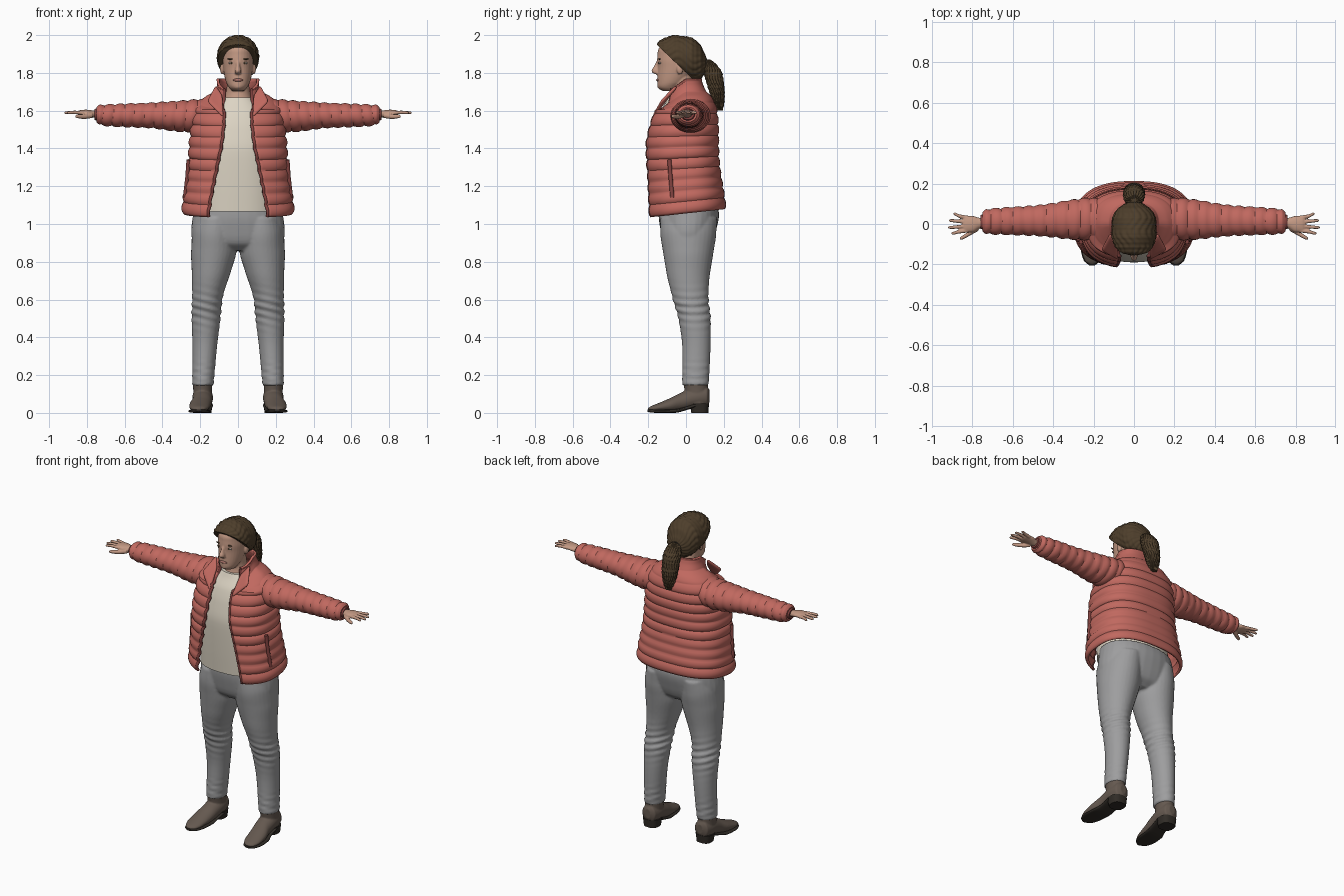
import bpy, bmesh
from math import sin, cos, pi, asin, copysign, radians, exp
from mathutils import Matrix, Vector

cube = bpy.data.objects.get("Cube")
if cube:
    bpy.data.objects.remove(cube)


def material(name, *rgb):
    m = bpy.data.materials.new(name)
    m.use_nodes = True
    m.diffuse_color = (*rgb, 1)
    m.node_tree.nodes["Principled BSDF"].inputs["Base Color"].default_value = (*rgb, 1)
    return m


RED = material("coral padding", .53, .14, .115)
TRIM = material("dark coral trim", .22, .055, .05)
CREAM = material("cream cotton", .72, .66, .55)
GREY = material("grey denim", .34, .34, .345)
BOOT = material("brown leather", .13, .10, .08)
SOLE = material("dark rubber", .03, .025, .02)
HAIR = material("brown hair", .075, .048, .024)
SKIN = material("skin", .55, .32, .23)
LIP = material("lip pink", .40, .17, .14)
EYE = material("eye white", .52, .44, .38)

PLACE = {"x": lambda t, a, b: (t, a, b),
         "y": lambda t, a, b: (a, t, b),
         "z": lambda t, a, b: (a, b, t)}


def spow(v, p):
    return copysign(abs(v) ** p, v)


def sample(rows, steps):
    """Smooth, overshoot-free interpolation of section rows along their first value."""
    count, width = len(rows), len(rows[0])
    sec = [[(q[k] - p[k]) / (q[0] - p[0]) for k in range(width)] for p, q in zip(rows, rows[1:])]

    def slope(i, k):
        if i == 0 or i == count - 1:
            return sec[min(i, count - 2)][k]
        u, v = sec[i - 1][k], sec[i][k]
        return 2 * u * v / (u + v) if u * v > 0 else 0

    out = []
    for i in range(count - 1):
        p, q = rows[i], rows[i + 1]
        h = q[0] - p[0]
        for j in range(steps + (i == count - 2)):
            s = j / steps
            c = s * s * (3 - 2 * s)
            out.append([p[k] + c * (q[k] - p[k]) + h * s * (1 - s) *
                        ((1 - s) * slope(i, k) - s * slope(i + 1, k)) for k in range(width)])
    return out


def skin_rings(bm, rings, closed=True):
    for r, s in zip(rings, rings[1:]):
        for i in range(len(r) if closed else len(r) - 1):
            j = (i + 1) % len(r)
            bm.faces.new((r[i], r[j], s[j], s[i]))


def loft(bm, axis, rows, steps=5, n=32, p=1, ripple=None):
    """Capped tube through rows of (position, centre a, centre b, radius a, radius b)."""
    rings = []
    for t, a, b, ra, rb in sample(rows, steps):
        ring = []
        for i in range(n):
            ang = 2 * pi * i / n
            d = ripple(t, ang) if ripple else 0
            ring.append(bm.verts.new(PLACE[axis](
                t, a + (ra + d) * spow(cos(ang), p), b + (rb + d) * spow(sin(ang), p))))
        rings.append(ring)
    skin_rings(bm, rings)
    bm.faces.new(rings[0])
    bm.faces.new(rings[-1])


def ball(bm, centre, radii):
    bmesh.ops.create_uvsphere(bm, u_segments=20, v_segments=12, radius=1,
                              matrix=Matrix.Translation(centre) @ Matrix.Diagonal((*radii, 1)))


def finish(name, bm, mat, mirror=False, voxel=0, thick=0, angle=40):
    bmesh.ops.recalc_face_normals(bm, faces=bm.faces[:])
    me = bpy.data.meshes.new(name)
    bm.to_mesh(me)
    bm.free()
    me.materials.append(mat)
    ob = bpy.data.objects.new(name, me)
    bpy.context.collection.objects.link(ob)
    bpy.ops.object.select_all(action="DESELECT")
    ob.select_set(True)
    bpy.context.view_layer.objects.active = ob
    bpy.ops.object.shade_smooth_by_angle(angle=radians(angle))
    if mirror:
        ob.modifiers.new("mirror", "MIRROR").use_mirror_merge = False
    if thick:
        m = ob.modifiers.new("thickness", "SOLIDIFY")
        m.thickness, m.offset = thick, 0
    if voxel:
        m = ob.modifiers.new("blend", "REMESH")
        m.mode, m.voxel_size, m.use_smooth_shade = "VOXEL", voxel, True
    return ob


def part(name, mat, axis, rows, mirror=False, **kw):
    bm = bmesh.new()
    loft(bm, axis, rows, **kw)
    return finish(name, bm, mat, mirror)


def cord(name, points, radius, mat, mirror=True):
    cu = bpy.data.curves.new(name, "CURVE")
    cu.dimensions, cu.bevel_depth, cu.bevel_resolution, cu.use_fill_caps = "3D", radius, 3, True
    sp = cu.splines.new("POLY")
    sp.points.add(len(points) - 1)
    for pt, co in zip(sp.points, points):
        pt.co = (*co, 1)
    cu.materials.append(mat)
    ob = bpy.data.objects.new(name, cu)
    bpy.context.collection.objects.link(ob)
    if mirror:
        ob.modifiers.new("mirror", "MIRROR").use_mirror_merge = False


# Trousers: two legs and hips blended, with creases at knee and ankle
def crease(t, a):
    knee, ankle = exp(-((t - .55) / .08) ** 2), exp(-((t - .2) / .06) ** 2)
    return .005 * (knee + .5 * ankle) * sin(t * 150 + 3 * cos(a))


bm = bmesh.new()
for s in (1, -1):
    loft(bm, "z", [(.145, s * .186, .05, .056, .07), (.35, s * .176, .055, .065, .075),
                   (.5, s * .169, .045, .076, .085), (.6, s * .163, .025, .08, .094),
                   (.75, s * .141, .012, .104, .117), (.86, s * .128, .012, .12, .135),
                   (.95, s * .124, .012, .12, .148), (1.03, s * .115, .015, .11, .15)],
         steps=12, ripple=crease)
loft(bm, "z", [(.86, 0, .01, .17, .08), (.9, 0, .01, .235, .125), (.96, 0, .012, .248, .145),
               (1.05, 0, .015, .238, .16), (1.1, 0, .01, .23, .155)], p=.9)
finish("trousers", bm, GREY, voxel=.008)

# Ankle boots with soles and heels
bm = bmesh.new()
loft(bm, "y", [(.125, .185, .09, .02, .03), (.11, .186, .085, .046, .055), (.05, .187, .08, .055, .055),
               (-.02, .19, .06, .053, .05), (-.08, .2, .042, .056, .038), (-.14, .205, .03, .052, .024),
               (-.185, .207, .022, .035, .014), (-.2, .208, .02, .012, .006)])
loft(bm, "z", [(.05, .187, .06, .05, .06), (.12, .187, .054, .05, .062), (.17, .187, .05, .053, .066)])
finish("boots", bm, BOOT, mirror=True, voxel=.005)
part("boot_soles", SOLE, "y", [(-.205, .208, .012, .014, .006), (-.18, .207, .01, .042, .009),
                               (-.12, .205, .009, .058, .009), (-.06, .2, .01, .058, .01),
                               (0, .19, .024, .052, .01), (.05, .187, .04, .055, .01)], mirror=True, p=.7)
part("boot_heels", SOLE, "z", [(0, .187, .073, .046, .045), (.05, .187, .071, .053, .051)],
     mirror=True, p=.75)

# Shirt
part("shirt", CREAM, "z", [(1.065, 0, -.01, .22, .168), (1.2, 0, -.02, .215, .165),
                           (1.38, 0, -.025, .21, .165), (1.5, 0, -.02, .2, .15), (1.58, 0, -.01, .17, .135),
                           (1.64, 0, -.005, .12, .105), (1.67, 0, -.01, .085, .085)], n=48, p=.85)

# Quilted jacket body: rows of height, front, back, half width, half opening
rows = [(1.06, -.20, .20, .283, .155), (1.15, -.20, .188, .273, .14), (1.25, -.20, .172, .258, .12),
        (1.35, -.203, .162, .247, .10), (1.42, -.203, .16, .243, .085), (1.5, -.188, .16, .235, .075),
        (1.57, -.165, .155, .225, .07), (1.63, -.14, .145, .205, .075), (1.67, -.115, .125, .16, .08),
        (1.70, -.10, .10, .115, .075), (1.74, -.09, .08, .10, .07), (1.77, -.09, .075, .103, .072)]
bm = bmesh.new()
rings = []
COLS, P = 72, .8
for z, front, back, rx, gap in sample(rows, 9):
    mid, ry = (front + back) / 2, (back - front) / 2
    start = asin((gap / rx) ** (1 / P))
    high = min(1, max(0, (z - 1.6) / .1))
    puff = .013 * abs(sin(pi * (z - 1.06) / .058)) ** .7 * (1 - .7 * high)
    ring = []
    for i in range(COLS + 1):
        a = start + (2 * pi - 2 * start) * i / COLS
        x = (rx + puff) * spow(sin(a), P)
        y = mid - (ry + puff * .7) * spow(cos(a), P)
        hem = max(0, 1.6 - z) / .54 * .11 * y
        ring.append(bm.verts.new((x, y, z + hem - .7 * high * max(0, -y))))
    rings.append(ring)
skin_rings(bm, rings, closed=False)
edge = [r[0].co.copy() for r in rings]
finish("jacket_body", bm, RED, thick=.014)
cord("jacket_placket", edge, .009, TRIM)

# Jacket lapels, pocket zips
bm = bmesh.new()
bm.faces.new([bm.verts.new(c) for c in ((.075, -.178, 1.56), (.165, -.13, 1.65),
                                        (.118, -.045, 1.735), (.083, -.095, 1.68))])
bmesh.ops.subdivide_edges(bm, edges=bm.edges[:], cuts=3, use_grid_fill=True)
lapel = finish("jacket_lapels", bm, RED, mirror=True, thick=.018)
lapel.modifiers.new("round", "SUBSURF").levels = 1
cord("pocket_zips", [(.262, -.088, 1.34), (.268, -.082, 1.25), (.281, -.072, 1.14)], .011, TRIM)

# Quilted sleeves and cuffs
part("jacket_sleeves", RED, "x", [(.13, .025, 1.59, .085, .065), (.22, .025, 1.573, .098, .08),
                                  (.3, .022, 1.57, .092, .076), (.47, .017, 1.575, .07, .06),
                                  (.65, .014, 1.575, .06, .053), (.73, .012, 1.577, .054, .046),
                                  (.75, .011, 1.58, .038, .032)], mirror=True, steps=14,
     ripple=lambda t, a: .009 * abs(sin(pi * t / .055 + .5 * sin(a))) ** .7)
part("sleeve_cuffs", TRIM, "x", [(.735, .011, 1.58, .038, .034), (.75, .01, 1.58, .037, .032),
                                 (.76, .01, 1.58, .033, .028)], mirror=True)

# Hands: palm, four fingers and thumb blended
bm = bmesh.new()
loft(bm, "x", [(.72, .01, 1.58, .026, .021), (.76, .005, 1.582, .026, .019), (.8, 0, 1.588, .04, .017),
               (.835, 0, 1.59, .04, .013), (.85, 0, 1.59, .025, .006)], n=24)
loft(bm, "x", [(.77, -.02, 1.575, .014, .014), (.82, -.05, 1.568, .012, .012),
               (.855, -.07, 1.57, .009, .009), (.862, -.073, 1.57, .003, .003)], n=16)
for y, spread, tip in ((.031, .05, .895), (.01, .017, .917), (-.011, -.017, .92), (-.032, -.046, .905)):
    loft(bm, "x", [(.82, y, 1.588, .01, .01), (.87, (y + spread) / 2, 1.591, .009, .009),
                   (tip - .007, spread, 1.589, .007, .007), (tip, spread, 1.588, .003, .003)], n=16)
finish("hands", bm, SKIN, mirror=True, voxel=.004)

# Head: skull, neck, nose, chin and ears blended
bm = bmesh.new()
loft(bm, "z", [(1.705, 0, -.085, .03, .04), (1.72, 0, -.09, .046, .056), (1.75, 0, -.075, .063, .077),
               (1.79, 0, -.06, .073, .091), (1.83, 0, -.05, .079, .1), (1.87, 0, -.045, .082, .108),
               (1.91, 0, -.04, .082, .11), (1.95, 0, -.04, .07, .09), (1.975, 0, -.04, .04, .05)])
loft(bm, "z", [(1.58, 0, -.02, .11, .09), (1.64, 0, -.015, .095, .08), (1.67, 0, -.01, .072, .07),
               (1.72, 0, -.015, .06, .06), (1.8, 0, -.03, .058, .06)])
loft(bm, "z", [(1.868, 0, -.143, .009, .01), (1.835, 0, -.152, .011, .018), (1.81, 0, -.158, .017, .025),
               (1.798, 0, -.154, .017, .02), (1.793, 0, -.15, .01, .01)], n=16)
ball(bm, (0, -.126, 1.73), (.03, .026, .02))
for s in (1, -1):
    ball(bm, (s * .083, -.032, 1.822), (.012, .018, .03))
finish("head", bm, SKIN, voxel=.005)

# Facial features
for name, mat, centre, radii in (("eyes", EYE, (.036, -.138, 1.852), (.015, .008, .006)),
                                 ("irises", HAIR, (.036, -.142, 1.852), (.006, .006, .006)),
                                 ("eyebrows", HAIR, (.037, -.14, 1.873), (.02, .006, .004))):
    bm = bmesh.new()
    ball(bm, centre, radii)
    finish(name, bm, mat, mirror=True)
bm = bmesh.new()
ball(bm, (0, -.149, 1.762), (.026, .009, .008))
finish("lips", bm, LIP)


# Hair swept back in strands, trimmed along a sloping hairline, and tied in a ponytail
def strands(t, a):
    return .005 * abs(sin(9 * a + 2 * sin(t * 40))) + .0015 * sin(t * 260) - .003


bm = bmesh.new()
loft(bm, "y", [(-.158, 0, 1.925, .03, .02), (-.145, 0, 1.915, .065, .05), (-.11, 0, 1.9, .095, .085),
               (-.05, 0, 1.885, .11, .114), (.02, 0, 1.875, .108, .114), (.07, 0, 1.86, .085, .095),
               (.1, 0, 1.85, .045, .05), (.11, 0, 1.85, .02, .02)], steps=8, n=108, ripple=strands)
bmesh.ops.bisect_plane(bm, geom=bm.verts[:] + bm.edges[:] + bm.faces[:], plane_co=(0, -.145, 1.94),
                       plane_no=Vector((0, .95, 1)).normalized(), clear_inner=True)
bmesh.ops.holes_fill(bm, edges=[e for e in bm.edges if e.is_boundary], sides=0)
finish("hair", bm, HAIR, angle=60)
part("ponytail", HAIR, "z", [(1.87, 0, .115, .015, .012), (1.85, 0, .122, .04, .033),
                             (1.8, 0, .142, .053, .048), (1.72, 0, .16, .05, .042),
                             (1.65, 0, .172, .038, .03), (1.6, 0, .18, .018, .012)],
     steps=10, n=108, ripple=strands)
part("hair_tie", SOLE, "y", [(.09, 0, 1.842, .034, .034), (.1, 0, 1.842, .037, .037),
                             (.11, 0, 1.842, .034, .034)])
